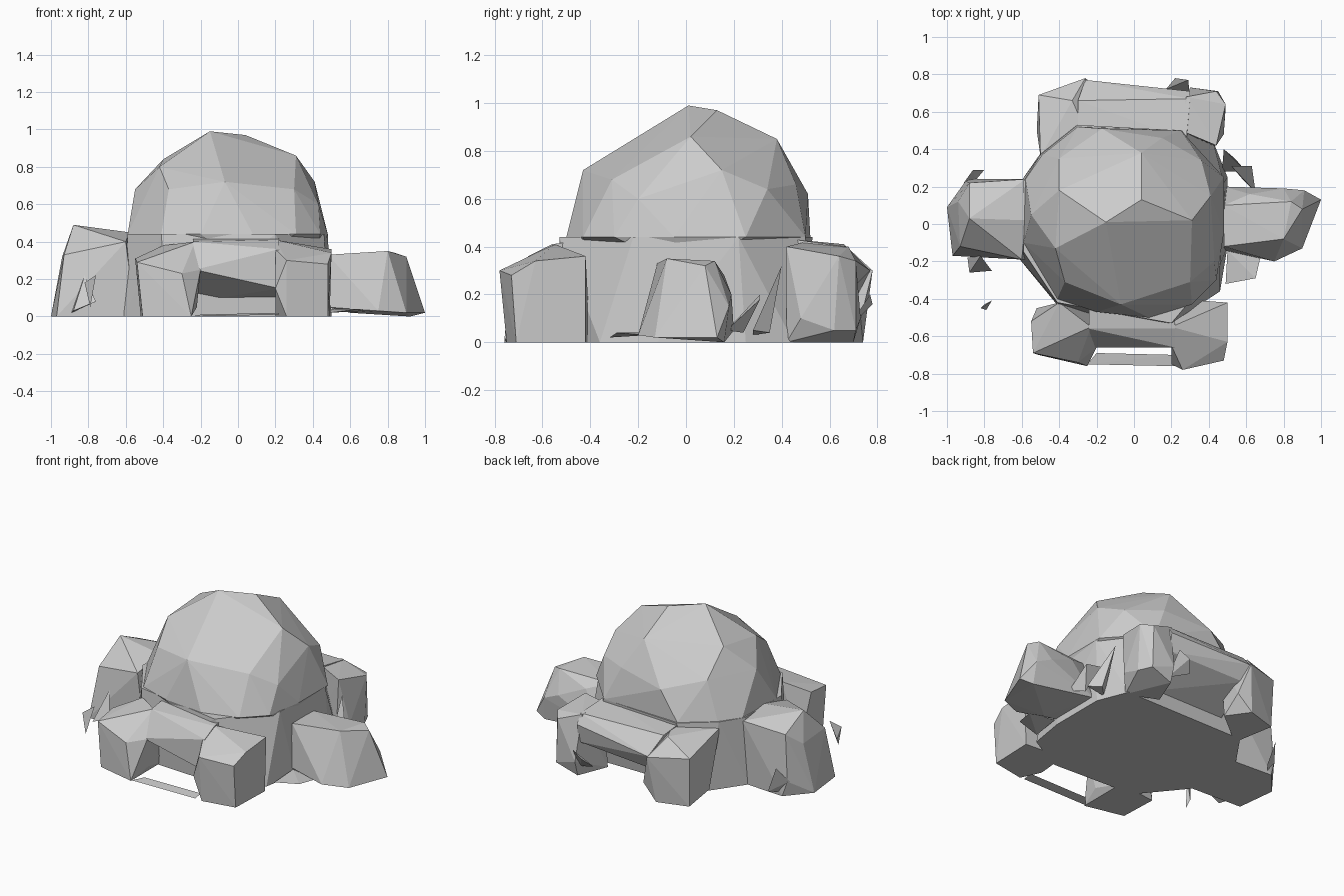
import bpy, bmesh


def hull(name, points):
    """Faceted convex chunk around a few corner points."""
    bm = bmesh.new()
    for p in points:
        bm.verts.new(p)
    out = bmesh.ops.convex_hull(bm, input=bm.verts[:])
    spare = {e for e in out["geom_interior"] + out["geom_unused"]
             if isinstance(e, bmesh.types.BMVert)}
    bmesh.ops.delete(bm, geom=list(spare), context='VERTS')
    bmesh.ops.recalc_face_normals(bm, faces=bm.faces[:])
    me = bpy.data.meshes.new(name)
    bm.to_mesh(me)
    bm.free()
    ob = bpy.data.objects.new(name, me)
    bpy.context.collection.objects.link(ob)
    return ob


def ring(z, pts):
    return [(x, y, z) for x, y in pts]


def fuse(target, others):
    """Union the chunks so no inner faces remain."""
    for o in others:
        m = target.modifiers.new("union", 'BOOLEAN')
        m.operation = 'UNION'
        m.solver = 'EXACT'
        m.object = o
    bpy.context.view_layer.update()
    dg = bpy.context.evaluated_depsgraph_get()
    me = bpy.data.meshes.new_from_object(target.evaluated_get(dg))
    target.modifiers.clear()
    target.data = me
    for o in others:
        bpy.data.objects.remove(o)


# rounded boulder on top
boulder = hull("boulder", [
    (-.15, .01, .99), (.04, .13, .97), (.31, .02, .86), (.04, .38, .85),
    (-.40, .18, .84), (-.42, -.13, .80), (-.07, -.43, .72), (.30, -.31, .68),
    (-.37, -.31, .68), (.41, .15, .72), (.36, .34, .64), (-.17, .51, .62),
    (.15, .46, .66), (-.40, .35, .68), (-.55, .05, .68),
    (.43, -.2, .6)]
    + ring(.44, [(-.58, .24), (-.59, -.10), (-.41, -.40), (-.2, -.47), (.08, -.5),
                 (.31, -.43), (.44, -.30), (.48, -.05), (.48, .25), (.25, .5),
                 (-.3, .52), (-.49, .37)])
    + ring(.30, [(-.5, 0), (0, -.45), (.42, 0), (0, .45)]))

# flat-bottomed base under the boulder
base = hull("base",
    ring(0, [(-.61, .22), (-.61, -.19), (-.38, -.47), (.2, -.5), (.46, -.36),
             (.5, -.12), (.5, .25), (.42, .45), (-.45, .45)])
    + ring(.44, [(-.59, .23), (-.59, -.15), (-.41, -.42), (.2, -.53),
                 (.46, -.22), (.48, .22), (.25, .5), (-.3, .53), (-.5, .37)]))

# left stone
left = hull("left_stone", [
    (-.88, .03, .49), (-.58, .02, .45), (-.58, .24, .42), (-.88, .22, .40),
    (-.93, -.12, .33), (-.60, -.19, .40), (-.55, .22, 0), (-.55, -.19, 0),
    (-.90, .23, .1), (-.87, .24, 0), (-1, .09, 0), (-.97, -.17, 0), (-.94, .12, .32)])

# right stone
right = hull("right_stone", [
    (.48, .10, .33), (.48, -.12, .33), (.80, -.08, .35), (.84, .12, .34),
    (.90, .08, .32), (.62, .16, .28), (.80, .19, .2), (.91, .18, .15),
    (1, .13, .02), (.90, -.13, .02), (.75, -.20, .03), (.48, -.14, .05),
    (.48, .20, .05), (.92, .16, 0), (.6, -.12, .02)])

# front stones: two blocks with a bridge leaving a hollow between
front = [
    hull("front_block_l", [
        (-.55, -.52, .31), (-.40, -.42, .38), (-.23, -.55, .40), (-.54, -.69, .29),
        (-.30, -.74, .23), (-.20, -.66, .25), (-.51, -.70, 0), (-.25, -.76, 0),
        (-.22, -.62, .05), (-.52, -.45, 0), (-.25, -.42, 0)]),
    hull("front_block_r", [
        (.20, -.55, .41), (.50, -.42, .36), (.50, -.63, .34), (.20, -.65, .36),
        (.20, -.75, .15), (.26, -.78, .30), (.48, -.73, .28), (.48, -.71, 0),
        (.26, -.75, 0), (.20, -.62, 0), (.49, -.42, 0), (.22, -.40, 0)]),
    hull("front_bridge", [
        (-.24, -.42, .42), (-.24, -.56, .40), (-.23, -.66, .25), (.22, -.42, .43),
        (.22, -.56, .41), (.22, -.66, .36), (.22, -.66, .15), (-.23, -.42, .08),
        (.22, -.42, .08)])]

# back stones, same arrangement
back = [
    hull("back_block_l", [
        (-.50, .36, .40), (-.51, .69, .32), (-.33, .66, .41), (-.26, .50, .42),
        (-.26, .78, .30), (-.20, .73, .10), (-.52, .50, .05), (-.50, .68, 0),
        (-.30, .74, 0), (-.20, .60, 0), (-.45, .40, 0)]),
    hull("back_block_r", [
        (.25, .50, .42), (.44, .42, .40), (.49, .64, .36), (.44, .71, .34),
        (.28, .68, .40), (.30, .73, .10), (.49, .62, .05), (.45, .71, .05),
        (.30, .70, 0), (.42, .42, 0), (.22, .50, 0), (.48, .48, .1)]),
    hull("back_bridge", [
        (-.30, .45, .43), (.28, .45, .43), (-.30, .66, .41), (.30, .67, .40),
        (-.26, .77, .30), (.30, .71, .34), (-.25, .72, .20), (.30, .69, .22),
        (-.30, .42, .06), (.30, .42, .06)])]

fuse(boulder, [base, left, right] + front + back)
boulder.name = "rock_pile"

# thin chips lying around the stones
chips = [
    [(-.82, -.45, .18), (-.76, -.41, .22), (-.79, -.46, .05), (-.80, -.43, .10)],
    [(-.89, -.18, .02), (-.88, -.26, .03), (-.76, -.25, .08), (-.82, -.17, .22)],
    [(.47, .28, .03), (.60, .28, .05), (.48, .40, .32), (.54, .35, .04)],
    [(.52, .31, .20), (.63, .31, .18), (.65, .17, .05), (.58, .24, .04)],
    [(.49, -.32, .02), (.65, -.29, .04), (.68, -.16, .03), (.50, -.14, .04)],
    [(.17, .72, .10), (.22, .78, .16), (.30, .67, .05), (.29, .77, .20)],
    [(-.25, -.75, 0), (.22, -.76, .01), (.22, -.70, .02), (-.20, -.69, .01)],
    [(-.85, .23, .02), (-.80, .29, .03), (-.86, .29, .20), (-.91, .22, .10)],
]
for i, c in enumerate(chips):
    hull(f"stone_chip_{i + 1}", c)
